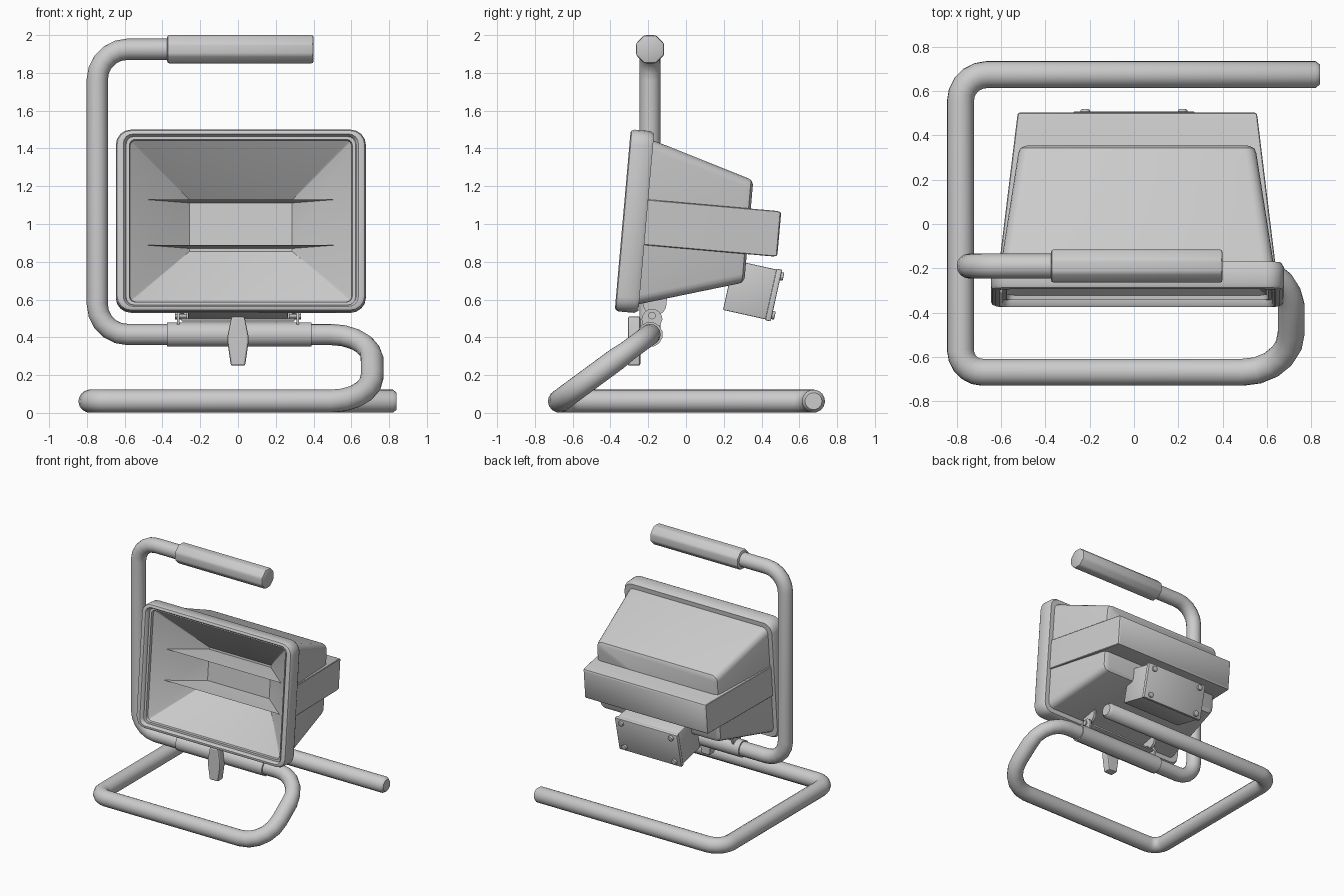
import bpy, bmesh
from math import sin, cos, pi, radians
from mathutils import Vector, Matrix, Quaternion

if "Cube" in bpy.data.objects:
    bpy.data.objects.remove(bpy.data.objects["Cube"])


def finish(ob, bevel=0, segs=2, angle=35):
    bpy.ops.object.select_all(action='DESELECT')
    ob.select_set(True)
    bpy.context.view_layer.objects.active = ob
    if bevel:
        m = ob.modifiers.new("bevel", 'BEVEL')
        m.width, m.segments, m.limit_method = bevel, segs, 'ANGLE'
        bpy.ops.object.modifier_apply(modifier="bevel")
    bpy.ops.object.shade_smooth_by_angle(angle=radians(angle))
    return ob


def mesh_object(name, verts, faces, matrix=Matrix(), **kw):
    me = bpy.data.meshes.new(name)
    me.from_pydata(verts, [], faces)
    ob = bpy.data.objects.new(name, me)
    bpy.context.collection.objects.link(ob)
    ob.matrix_world = matrix
    return finish(ob, **kw)


def loft(name, rings, matrix, front=False, back=False, segs=4, **kw):
    """Skin rounded rectangles given as (y, half_x, half_z, corner_radius)."""
    verts, faces = [], []
    for y, hx, hz, r in rings:
        for k, (sx, sz) in enumerate([(1, 1), (-1, 1), (-1, -1), (1, -1)]):
            for i in range(segs + 1):
                a = (k + i / segs) * pi / 2
                verts.append((sx * (hx - r) + r * cos(a), y, sz * (hz - r) + r * sin(a)))
    n = 4 * (segs + 1)
    for j in range(len(rings) - 1):
        for i in range(n):
            a, b = j * n + i, j * n + (i + 1) % n
            faces.append((a, a + n, b + n, b))
    if front:
        faces.append(list(range(n)))
    if back:
        faces.append(list(reversed(range(len(verts) - n, len(verts)))))
    return mesh_object(name, verts, faces, matrix, **kw)


def rod(name, p0, p1, r, n=16, twist=0, bevel=0):
    p0, p1 = Vector(p0), Vector(p1)
    bpy.ops.mesh.primitive_cylinder_add(vertices=n, radius=r, depth=(p1 - p0).length)
    ob = bpy.context.object
    ob.name = name
    q = (p1 - p0).to_track_quat('Z', 'Y') @ Quaternion((0, 0, 1), twist)
    ob.matrix_world = Matrix.Translation((p0 + p1) / 2) @ q.to_matrix().to_4x4()
    return finish(ob, bevel)


def box(name, size, matrix, bevel=0.01):
    bpy.ops.mesh.primitive_cube_add(size=1)
    ob = bpy.context.object
    ob.name = name
    ob.data.transform(Matrix.Diagonal((*size, 1)))
    ob.matrix_world = matrix
    return finish(ob, bevel)


def prism(name, outline, axis, lo, hi, bevel=0):
    """Extrude a 2D outline along axis 0 (x) or 1 (y)."""
    n = len(outline)
    verts = [(d, u, v) if axis == 0 else (u, d, v) for d in (lo, hi) for u, v in outline]
    faces = [list(range(n)), list(reversed(range(n, 2 * n)))]
    faces += [(i, i + n, (i + 1) % n + n, (i + 1) % n) for i in range(n)]
    ob = mesh_object(name, verts, faces)
    bm = bmesh.new()
    bm.from_mesh(ob.data)
    bmesh.ops.recalc_face_normals(bm, faces=bm.faces)
    bm.to_mesh(ob.data)
    bm.free()
    return finish(ob, bevel)


# Bent tube stand: one continuous path of (point, bend radius), all bends square
path = [((0.3, -0.19, 1.925), 0), ((-0.745, -0.19, 1.925), 0.16),
        ((-0.745, -0.19, 0.415), 0.16), ((0.71, -0.19, 0.415), 0.22),
        ((0.71, -0.67, 0.062), 0.22), ((-0.784, -0.67, 0.062), 0.1),
        ((-0.784, 0.675, 0.062), 0.12), ((0.82, 0.675, 0.062), 0)]
pts = []
for i, (p, r) in enumerate(path):
    p = Vector(p)
    if r == 0:
        pts.append(p)
        continue
    d1 = (Vector(path[i - 1][0]) - p).normalized()
    d2 = (Vector(path[i + 1][0]) - p).normalized()
    pts += [p + d1 * r * (1 - sin(a)) + d2 * r * (1 - cos(a))
            for a in (k * pi / 10 for k in range(6))]
pts.append(Vector((0.84, 0.675, 0.062)))
cu = bpy.data.curves.new("tube_stand", 'CURVE')
cu.dimensions, cu.bevel_depth, cu.bevel_resolution, cu.use_fill_caps = '3D', 1.0, 6, True
sp = cu.splines.new('POLY')
sp.points.add(len(pts) - 1)
for q, p in zip(sp.points, pts):
    q.co = (*p, 1)
    q.radius = 0.061 if p.z < 0.3 else 0.056
sp.points[-1].radius = 0.045
stand = bpy.data.objects.new("tube_stand", cu)
bpy.context.collection.objects.link(stand)
bpy.ops.object.select_all(action='DESELECT')
stand.select_set(True)
bpy.context.view_layer.objects.active = stand
bpy.ops.object.convert(target='MESH')
finish(bpy.context.object, angle=40)

# Octagonal hand grip and lower sleeve
rod("hand_grip", (-0.375, -0.19, 1.925), (0.4, -0.19, 1.925), 0.081, 8, pi / 8, 0.012)
rod("lower_sleeve", (-0.375, -0.19, 0.415), (0.388, -0.19, 0.415), 0.067, 12, pi / 12)

# Lamp head, tilted slightly upward; local y runs toward the back
head = Matrix.Translation((0.015, -0.335, 1.02)) @ Matrix.Rotation(radians(-5.05), 4, 'X')
loft("front_rim", [(0.06, 0.585, 0.428, 0.03), (0.03, 0.59, 0.432, 0.03),
                   (0.03, 0.607, 0.447, 0.04), (0.012, 0.61, 0.45, 0.04),
                   (0.0, 0.622, 0.458, 0.05), (0.0, 0.642, 0.465, 0.065),
                   (0.006, 0.655, 0.477, 0.075), (0.02, 0.662, 0.483, 0.08),
                   (0.105, 0.662, 0.483, 0.08), (0.125, 0.65, 0.47, 0.07),
                   (0.125, 0.6, 0.42, 0.05)], head)
loft("reflector", [(0.33, 0.272, 0.137, 0.002), (0.05, 0.587, 0.43, 0.02)],
     head, front=True, segs=2, angle=20)
loft("rear_housing", [(0.115, 0.617, 0.438, 0.05), (0.635, 0.538, 0.282, 0.05),
                      (0.658, 0.53, 0.272, 0.045), (0.67, 0.508, 0.25, 0.03)],
     head, back=True)
loft("terminal_band", [(0.12, 0.627, 0.121, 0.004), (0.81, 0.543, 0.121, 0.004),
                       (0.826, 0.54, 0.117, 0.004), (0.832, 0.532, 0.108, 0.004)],
     head, back=True, segs=1)

# Junction box with lid and four screws under the back
jb = Matrix.Translation((0.0, 0.347, 0.65)) @ Matrix.Rotation(radians(-12.5), 4, 'X')
box("junction_box", (0.53, 0.25, 0.27), jb, 0.006)
box("junction_lid", (0.55, 0.03, 0.28), jb @ Matrix.Translation((0, 0.12, 0)), 0.006)
for sx in (-1, 1):
    for sz in (-1, 1):
        rod("lid_screw", jb @ Vector((sx * 0.22, 0.12, sz * 0.105)),
            jb @ Vector((sx * 0.22, 0.15, sz * 0.105)), 0.022, 12, 0, 0.004)

# Pivot bracket: strip on the sleeve, upright tabs and ears from the housing
box("bracket_strip", (0.6, 0.1, 0.014), Matrix.Translation((0, -0.18, 0.492)), 0.003)
arc = [k * pi / 8 for k in range(9)]
tab = [(-0.18 + 0.055 * cos(a), 0.495 + 0.055 * sin(a)) for a in arc]
ear = [(-0.165 + 0.062 * cos(a), 0.575 - 0.06 * sin(a)) for a in arc]
for s in (-1, 1):
    prism("bracket_tab", tab + [(-0.225, 0.455), (-0.14, 0.455)], 0, s * 0.31, s * 0.324)
    prism("housing_ear", ear + [(-0.24, 0.64), (-0.1, 0.64)], 0, s * 0.285, s * 0.305)
    rod("pivot_screw", (s * 0.27, -0.18, 0.515), (s * 0.334, -0.18, 0.515), 0.02, 10)

# Wing knob that clamps the bracket
prism("wing_knob", [(-0.035, 0.51), (0.035, 0.51), (0.055, 0.41), (0.055, 0.37),
                    (0.038, 0.25), (-0.038, 0.25), (-0.055, 0.37), (-0.055, 0.41)],
      1, -0.308, -0.242, 0.01)
rod("knob_bolt", (0, -0.27, 0.415), (0, -0.19, 0.415), 0.032)
